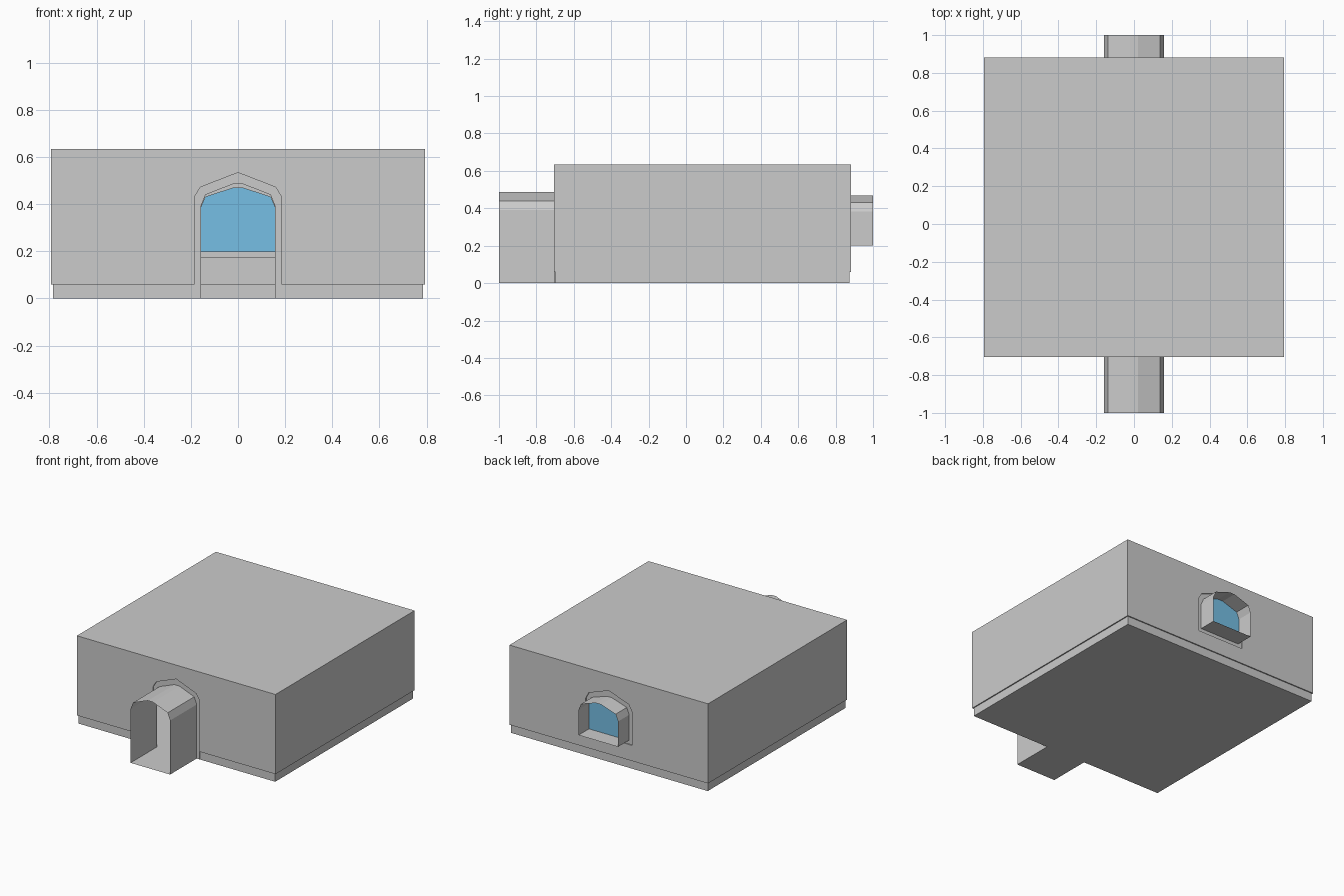
import bpy, bmesh

if "Cube" in bpy.data.objects:
    bpy.data.objects.remove(bpy.data.objects["Cube"])

HALF, FRONT, BACK, TOP = 0.793, -0.705, 0.881, 0.635
STEP, SKIRT = 0.008, 0.06          # inward step of trims, skirting height


def make(name, polys, mirror=True):
    """Object from 3D polygons, mirrored across x = 0."""
    bm = bmesh.new()
    for poly in polys:
        bm.faces.new([bm.verts.new(p) for p in poly])
    bmesh.ops.remove_doubles(bm, verts=bm.verts, dist=1e-5)
    bmesh.ops.recalc_face_normals(bm, faces=bm.faces)
    me = bpy.data.meshes.new(name)
    bm.to_mesh(me)
    bm.free()
    ob = bpy.data.objects.new(name, me)
    bpy.context.collection.objects.link(ob)
    if mirror:
        m = ob.modifiers.new("mirror", 'MIRROR')
        m.merge_threshold = 0.0005
    return ob


def sheet(profile, y):
    return [(x, y, z) for x, z in profile]


def strip(profile, y0, y1):
    return [[(a[0], y0, a[1]), (b[0], y0, b[1]), (b[0], y1, b[1]), (a[0], y1, a[1])]
            for a, b in zip(profile, profile[1:])]


# Half profiles (x, z), running from the floor or sill up to the centre
door = [(.158, 0), (.158, .39), (.138, .44), (.02, .486), (0, .486)]
door_rim = [(.185, 0), (.185, .43), (.16, .472), (0, .534)]
window = [(0, .2), (.158, .2), (.158, .383), (.138, .43), (.02, .469), (0, .469)]
window_rim = [(0, .172), (.185, .172), (.185, .415), (.16, .46), (0, .518)]
upper = [(0, TOP), (HALF, TOP), (HALF, SKIRT)]
fy, by, ix = FRONT + STEP, BACK - STEP, HALF - STEP

# Walls with arched openings, side walls and ceiling
door_cut = [(.185, SKIRT)] + door_rim[1:]
make("front_wall", [sheet(upper + door_cut, FRONT)])
make("back_wall", [sheet(upper + [(0, SKIRT)] + window_rim, BACK)])
make("side_walls", strip([(HALF, SKIRT), (HALF, TOP)], FRONT, BACK))
make("ceiling", strip([(0, TOP), (HALF, TOP)], FRONT, BACK))

# Floor of the room and the entrance passage
make("floor", strip([(0, 0), (ix, 0)], fy, by) + strip([(0, 0), (.158, 0)], -1, fy))

# Skirting set slightly into the room, with its ledge
path = [(.185, fy), (ix, fy), (ix, by), (0, by)]
ledge = [(.185, FRONT), (HALF, FRONT), (HALF, BACK), (0, BACK)]
skirt = []
for a, b, c, d in zip(path, path[1:], ledge, ledge[1:]):
    skirt.append([(*a, 0), (*b, 0), (*b, SKIRT), (*a, SKIRT)])
    skirt.append([(*a, SKIRT), (*b, SKIRT), (*d, SKIRT), (*c, SKIRT)])
make("skirting", skirt)

# Trims around the openings, recessed from the outside
make("door_trim", [sheet(door_rim + door[::-1], fy)] + strip(door_rim, FRONT, fy))
make("window_trim", [sheet(window_rim + window[::-1], by)] + strip(window_rim, by, BACK))

# Open passages leading outward
make("door_passage", strip(door, -1, fy))
make("window_recess", strip(window, by, 1))

# Blue pane
pane = make("window_pane", [sheet(window, BACK)])
blue = bpy.data.materials.new("pane_blue")
blue.diffuse_color = (0.18, 0.52, 0.78, 1)
blue.use_nodes = True
blue.node_tree.nodes["Principled BSDF"].inputs["Base Color"].default_value = blue.diffuse_color
pane.data.materials.append(blue)
